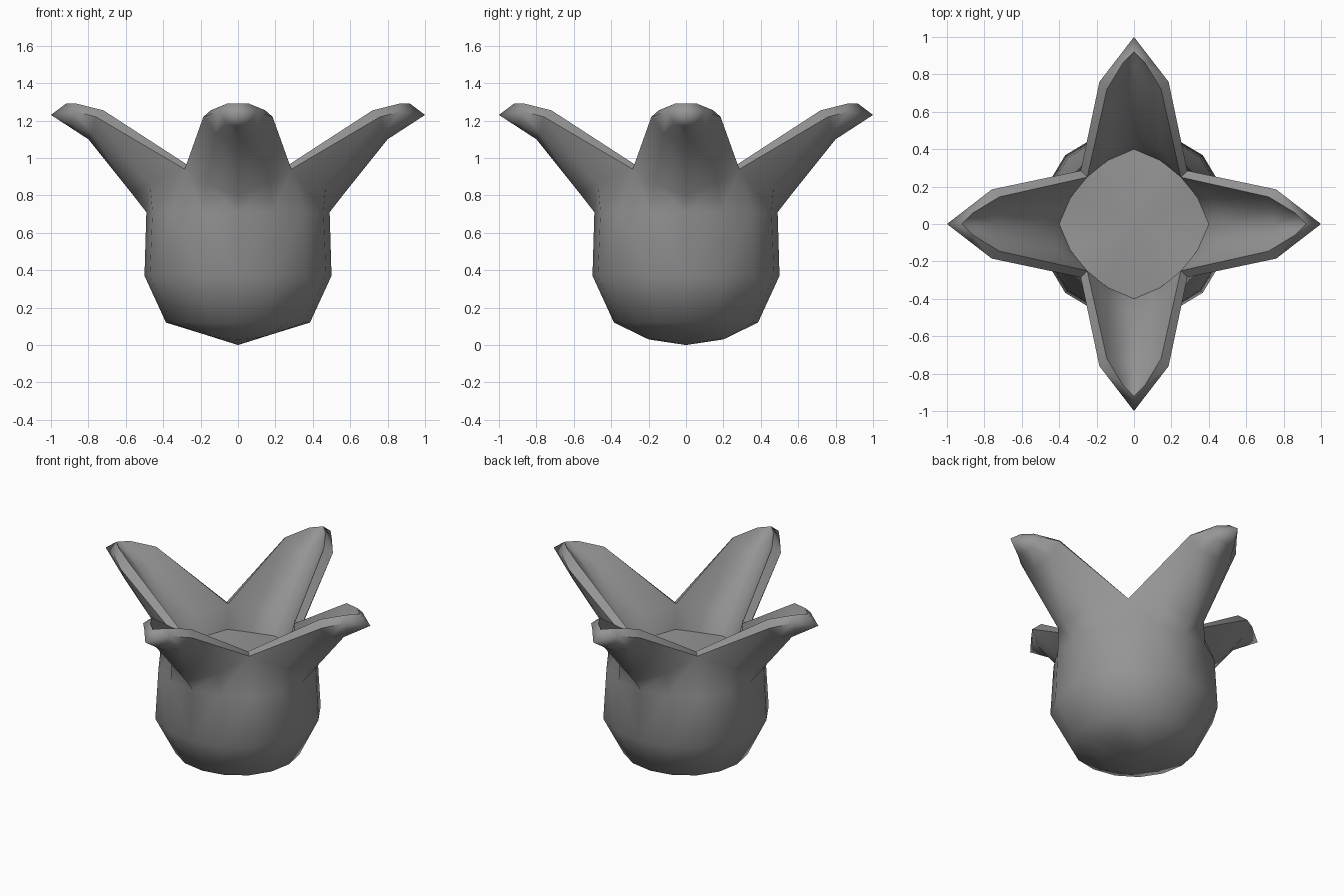
import bpy, bmesh, math
from mathutils import Matrix, Vector

old = bpy.data.objects.get("Cube")
if old:
    bpy.data.objects.remove(old, do_unlink=True)

grey = bpy.data.materials.new("stone_grey")
grey.use_nodes = True
COLOUR = (0.3, 0.3, 0.3, 1)
grey.diffuse_color = COLOUR
grey.node_tree.nodes["Principled BSDF"].inputs["Base Color"].default_value = COLOUR


def ring(r_axis, r_diag, z):
    """Keel, middle and edge points of one eighth of a round body ring."""
    radii = (r_axis, (r_axis + r_diag) / 2, r_diag)
    return [(r * math.cos(i * math.pi / 8), r * math.sin(i * math.pi / 8), z)
            for i, r in enumerate(radii)]


# Half of one petal sector: each row runs from the keel to the rim
body = [[(0, 0, 0)] * 3, ring(.2, .2, .05), ring(.385, .39, .12),
        ring(.5, .52, .37), ring(.49, .5, .71)]
petal_outside = [
    [(.56, 0, .80), (.47, .17, .86), (.285, .285, .94)],
    [(.80, 0, 1.10), (.78, .12, 1.13), (.76, .185, 1.22)],
    [(.90, 0, 1.165), (.89, .06, 1.18), (.87, .10, 1.25)],
    [(1.0, 0, 1.23)] * 3]
floor_edge = [(.40, 0, .74), (.34, .14, .75), (.26, .26, .77)]
petal_inside = [
    [(.49, 0, .86), (.41, .14, .89), (.25, .25, .95)],
    [(.75, 0, 1.16), (.74, .09, 1.19), (.72, .145, 1.255)],
    [(.85, 0, 1.24), (.85, .04, 1.255), (.86, .06, 1.29)],
    [(.92, 0, 1.29)] * 3]


def add_face(bm, points):
    unique = list(dict.fromkeys(tuple(p) for p in points))
    if len(unique) > 2:
        bm.faces.new([bm.verts.new(p) for p in unique])


def add_patch(bm, rows):
    for low, high in zip(rows, rows[1:]):
        for i in range(len(low) - 1):
            add_face(bm, (low[i], low[i + 1], high[i + 1], high[i]))


def repeat_sector(bm):
    """Mirror the half sector, then turn it into four sectors."""
    base = bm.faces[:]
    for mirror in (1, -1):
        for turn in range(4):
            if mirror == 1 and turn == 0:
                continue
            copy = bmesh.ops.duplicate(bm, geom=base)["geom"]
            verts = [g for g in copy if isinstance(g, bmesh.types.BMVert)]
            move = Matrix.Rotation(turn * math.pi / 2, 4, 'Z') @ Matrix.Diagonal((1, mirror, 1, 1))
            bmesh.ops.transform(bm, matrix=move, verts=verts)
    bmesh.ops.remove_doubles(bm, verts=bm.verts[:], dist=.002)
    bmesh.ops.recalc_face_normals(bm, faces=bm.faces[:])


def finish(bm, name, angle):
    mesh = bpy.data.meshes.new(name)
    bm.to_mesh(mesh)
    bm.free()
    mesh.materials.append(grey)
    obj = bpy.data.objects.new(name, mesh)
    bpy.context.collection.objects.link(obj)
    bpy.ops.object.select_all(action='DESELECT')
    obj.select_set(True)
    bpy.context.view_layer.objects.active = obj
    bpy.ops.object.shade_smooth_by_angle(angle=math.radians(angle))


# Round pot opening into four hollow petals
bm = bmesh.new()
add_patch(bm, body + petal_outside)
add_patch(bm, [floor_edge] + petal_inside)
add_patch(bm, [(o[2], i[2]) for o, i in zip(petal_outside, petal_inside)])
add_face(bm, (petal_outside[-1][0], petal_inside[-1][0], petal_inside[-1][2]))
repeat_sector(bm)
# The underside is rounder from front to back than from side to side
for v in bm.verts:
    if abs(v.co.z - .05) < .001:
        v.co.z = .063 - .033 * (v.co.y / .2) ** 2
finish(bm, "petal_pot", 65)

# Floor inside the pot
bm = bmesh.new()
add_patch(bm, [[(0, 0, .76)] * 3, floor_edge])
repeat_sector(bm)
for f in bm.faces:
    if f.normal.z < 0:
        f.normal_flip()
finish(bm, "pot_floor", 40)
